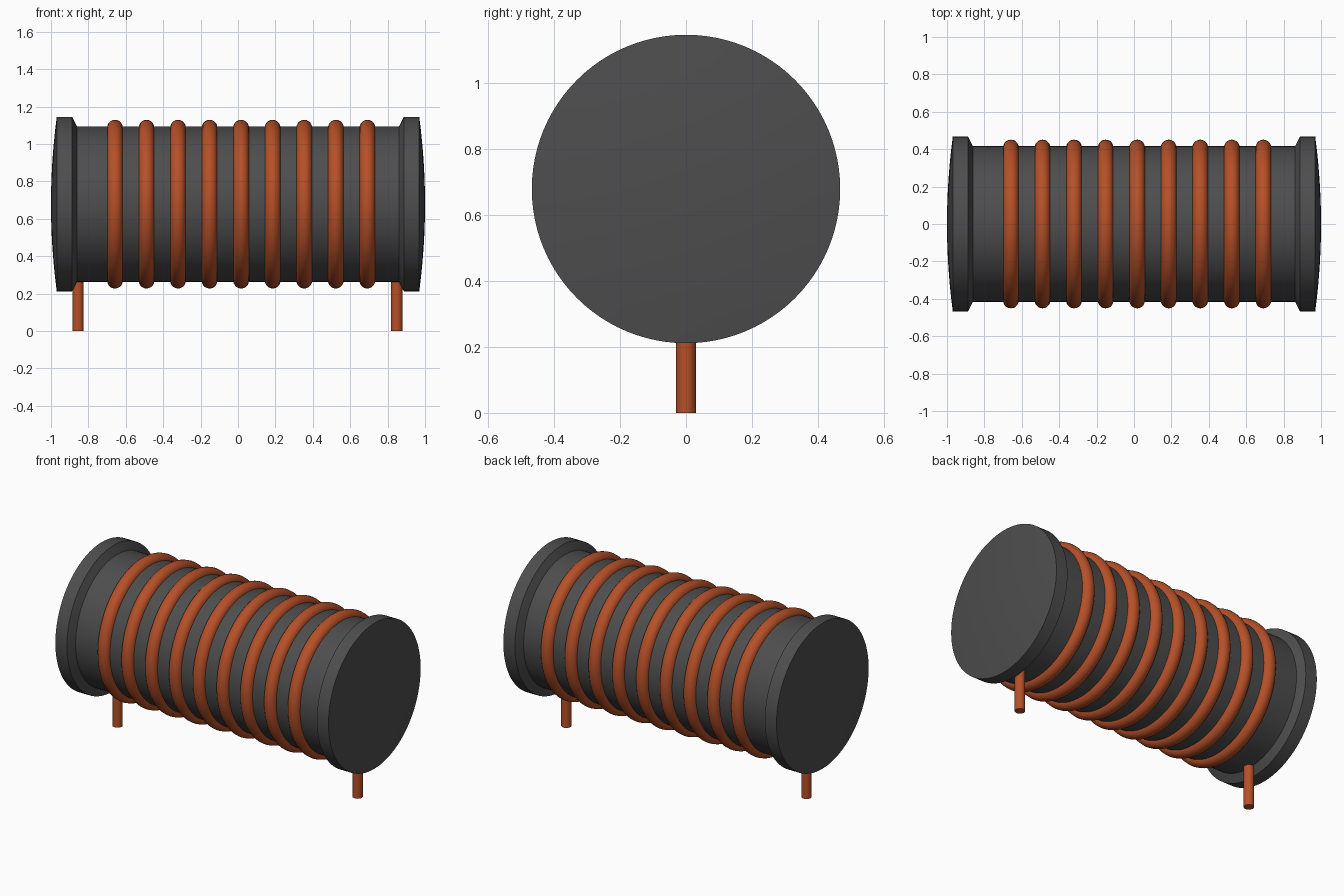
import bpy, bmesh, math
from mathutils import Matrix

cube = bpy.data.objects.get("Cube")
if cube:
    bpy.data.objects.remove(cube, do_unlink=True)

AXIS_Z = 0.678      # height of the coil axis
SEGMENTS = 96


def make_material(name, color):
    mat = bpy.data.materials.new(name)
    mat.use_nodes = True
    mat.diffuse_color = (*color, 1)
    mat.node_tree.nodes["Principled BSDF"].inputs["Base Color"].default_value = (*color, 1)
    return mat


GREY = make_material("dark grey ferrite", (0.075, 0.075, 0.075))
COPPER = make_material("copper wire", (0.47, 0.08, 0.021))


def lathe(name, profile, mat, closed=False, angle=30):
    """Spin (x, radius) points around the coil axis."""
    bm = bmesh.new()
    verts = [bm.verts.new((x, 0, r)) for x, r in profile]
    edges = [bm.edges.new(pair) for pair in zip(verts, verts[1:])]
    if closed:
        edges.append(bm.edges.new((verts[-1], verts[0])))
    bmesh.ops.spin(bm, geom=verts + edges, cent=(0, 0, 0), axis=(1, 0, 0),
                   angle=math.tau, steps=SEGMENTS, use_merge=True)
    bmesh.ops.remove_doubles(bm, verts=bm.verts, dist=1e-5)
    bmesh.ops.recalc_face_normals(bm, faces=bm.faces)
    return finish(name, bm, mat, (0, 0, AXIS_Z), angle)


def finish(name, bm, mat, location, angle=30):
    mesh = bpy.data.meshes.new(name)
    bm.to_mesh(mesh)
    bm.free()
    mesh.materials.append(mat)
    obj = bpy.data.objects.new(name, mesh)
    obj.location = location
    bpy.context.collection.objects.link(obj)
    bpy.ops.object.select_all(action='DESELECT')
    obj.select_set(True)
    bpy.context.view_layer.objects.active = obj
    bpy.ops.object.shade_smooth_by_angle(angle=math.radians(angle))
    return obj


# Core: shallow domed ends, thick flanges, chamfers down to the barrel
R_FLANGE, R_BARREL = 0.467, 0.416
dome = [(1.0 - 0.031 * (i / 6) ** 2, R_FLANGE * i / 6) for i in range(7)]
half = dome + [(0.887, R_FLANGE), (0.861, R_BARREL)]
profile = half + [(-x, r) for x, r in reversed(half)]
lathe("core", profile, GREY)

# Wire turns: evenly spaced rings half sunk into the barrel
TUBE = 0.042
for i in range(9):
    cx = -0.658 + i * 0.1687
    ring = [(cx + TUBE * math.cos(a), 0.409 + TUBE * math.sin(a))
            for a in (math.tau * k / 20 for k in range(20))]
    lathe(f"wire_turn_{i + 1}", ring, COPPER, closed=True)

# Leads: straight pins under each end of the barrel
LEAD_TOP = 0.30
for name, x in (("lead_right", -0.855), ("lead_left", 0.849)):
    bm = bmesh.new()
    bmesh.ops.create_cone(bm, cap_ends=True, segments=32, radius1=0.03,
                          radius2=0.03, depth=LEAD_TOP,
                          matrix=Matrix.Translation((0, 0, LEAD_TOP / 2)))
    finish(name, bm, COPPER, (x, 0, 0))
